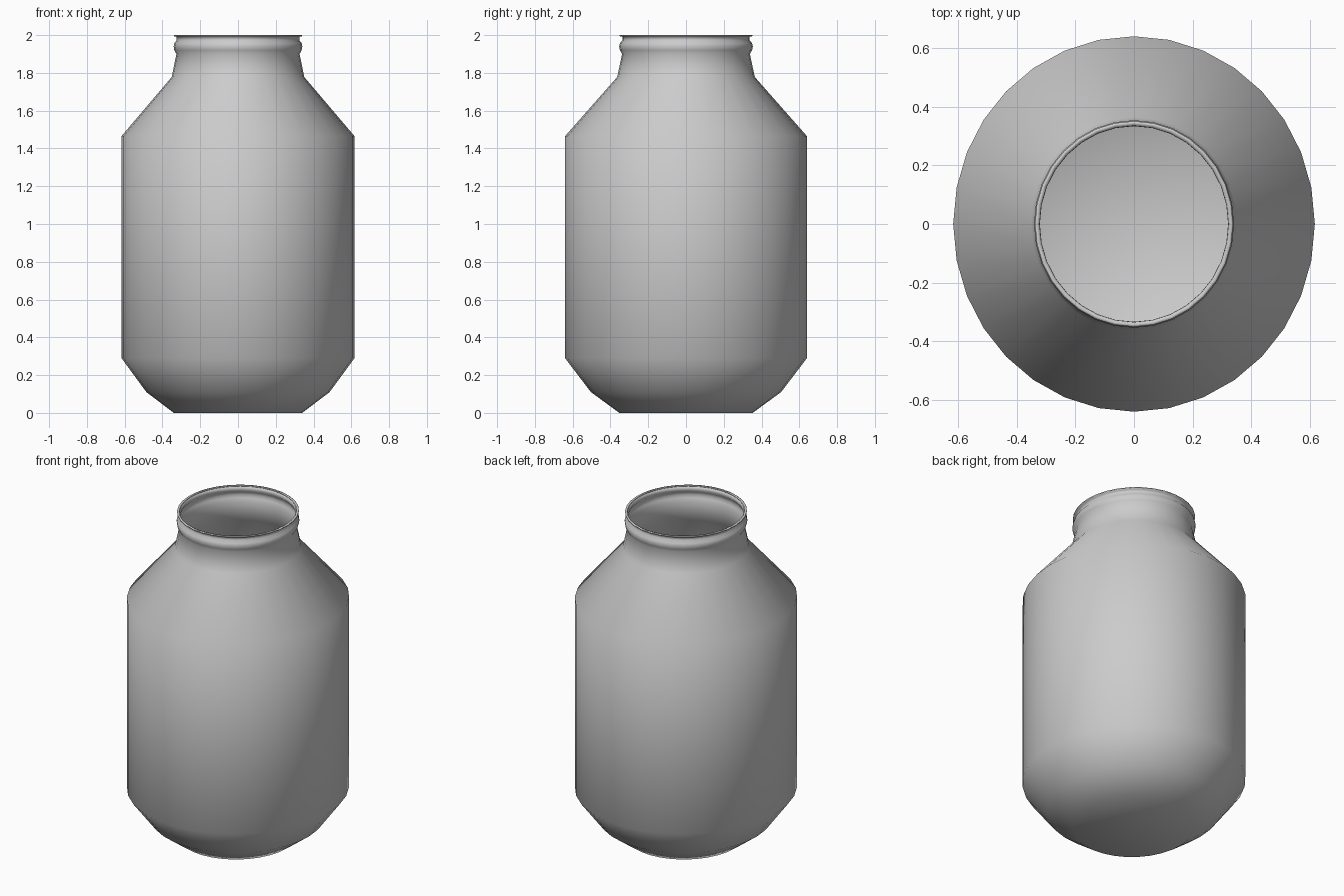
import bpy, bmesh, math

if "Cube" in bpy.data.objects:
    bpy.data.objects.remove(bpy.data.objects["Cube"])

SIDES = 32
Y_SCALE = 1.038  # jar is slightly wider along y

# Wall profile (radius, z) from the base edge up to the rim
profile = [
    (0.34, 0.0), (0.485, 0.11), (0.617, 0.29), (0.617, 1.465),
    (0.351, 1.778), (0.326, 1.90), (0.337, 1.92), (0.341, 1.94),
    (0.337, 1.957), (0.325, 1.972), (0.325, 1.992), (0.338, 1.994),
    (0.338, 2.0), (0.325, 2.0),
]

bm = bmesh.new()


def ring(r, z):
    return [bm.verts.new((r * math.cos(2 * math.pi * i / SIDES),
                          r * math.sin(2 * math.pi * i / SIDES) * Y_SCALE, z))
            for i in range(SIDES)]


# Lathe the wall, open at the top
rings = [ring(r, z) for r, z in profile]
for a, b in zip(rings, rings[1:]):
    for i in range(SIDES):
        j = (i + 1) % SIDES
        bm.faces.new((a[i], a[j], b[j], b[i]))

# Closed base
bm.faces.new(list(reversed(rings[0])))
for f in bm.faces:
    f.smooth = True

mesh = bpy.data.meshes.new("jar")
bm.to_mesh(mesh)
bm.free()
jar = bpy.data.objects.new("jar", mesh)
bpy.context.collection.objects.link(jar)

# Thin wall thickness
wall = jar.modifiers.new("wall", "SOLIDIFY")
wall.thickness = 0.004
wall.offset = -1
